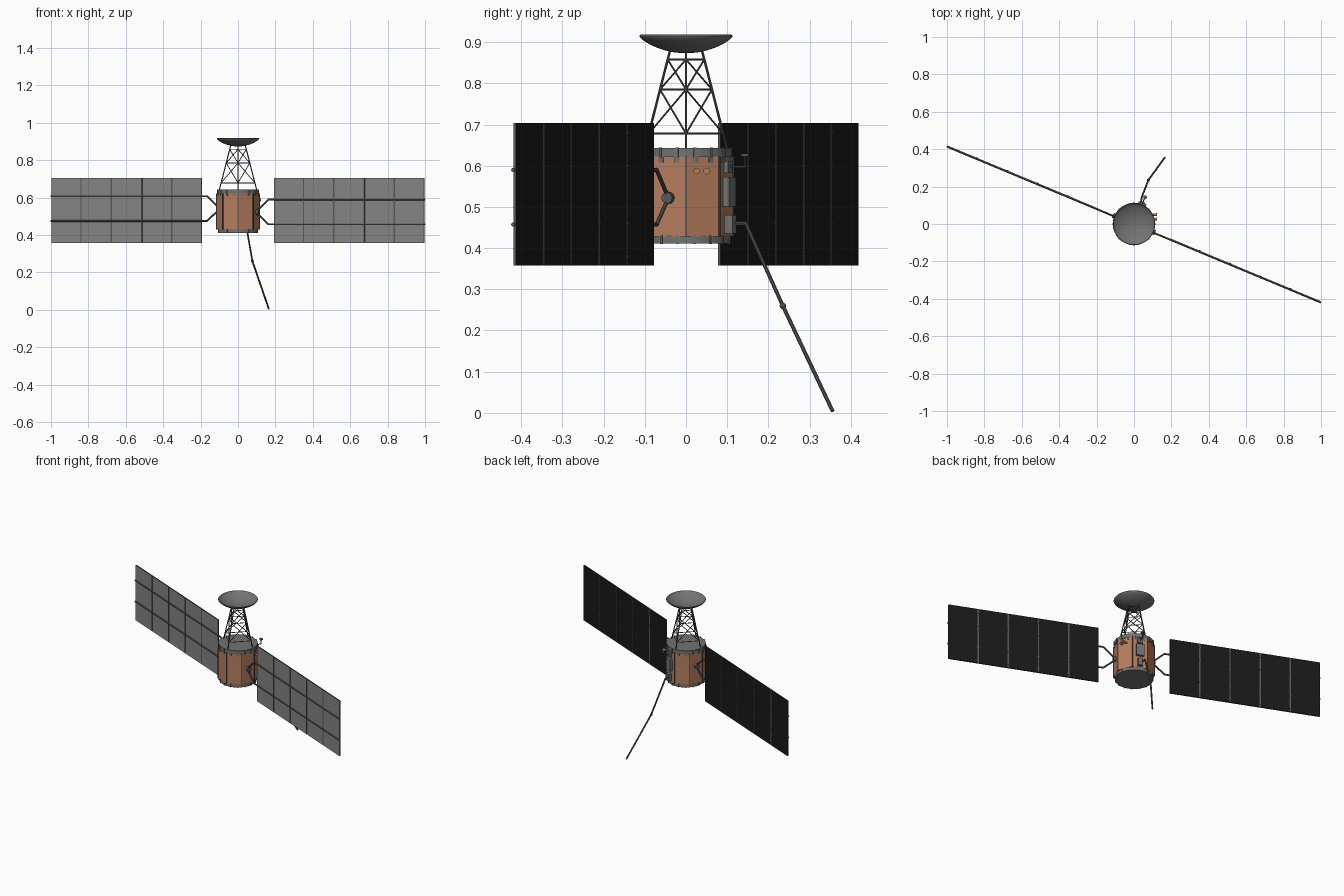
import bpy, bmesh, math
from mathutils import Vector, Matrix

if "Cube" in bpy.data.objects:
    bpy.data.objects.remove(bpy.data.objects["Cube"])


def mat(name, r, g, b):
    m = bpy.data.materials.new(name)
    m.diffuse_color = (r, g, b, 1)
    m.use_nodes = True
    m.node_tree.nodes["Principled BSDF"].inputs["Base Color"].default_value = m.diffuse_color
    return m


COPPER = mat("copper_foil", 0.47, 0.205, 0.115)
GREY = mat("mid_grey", 0.17, 0.17, 0.168)
DARK = mat("dark_grey", 0.10, 0.10, 0.10)
PANEL = mat("panel_grey", 0.235, 0.235, 0.235)
BLACK = mat("cell_black", 0.0095, 0.0095, 0.0095)


def finish(bm, name, *mats, smooth=False):
    me = bpy.data.meshes.new(name)
    bm.to_mesh(me)
    bm.free()
    for m in mats:
        me.materials.append(m)
    ob = bpy.data.objects.new(name, me)
    bpy.context.collection.objects.link(ob)
    if smooth:
        bpy.ops.object.select_all(action='DESELECT')
        ob.select_set(True)
        bpy.context.view_layer.objects.active = ob
        bpy.ops.object.shade_smooth_by_angle(angle=math.radians(35))
    return ob


def rod(bm, a, b, r, r2=None, n=8):
    a, b = Vector(a), Vector(b)
    d = b - a
    M = Matrix.Translation((a + b) / 2) @ d.to_track_quat('Z', 'Y').to_matrix().to_4x4()
    bmesh.ops.create_cone(bm, cap_ends=True, segments=n, radius1=r,
                          radius2=r if r2 is None else r2, depth=d.length, matrix=M)


def path(bm, pts, r):
    for a, b in zip(pts, pts[1:]):
        rod(bm, a, b, r)
    for p in pts[1:-1]:
        bmesh.ops.create_icosphere(bm, subdivisions=1, radius=r * 1.1,
                                   matrix=Matrix.Translation(p))


def box(bm, c, size, yaw=0.0):
    M = Matrix.Translation(c) @ Matrix.Rotation(yaw, 4, 'Z') @ Matrix.Diagonal((*size, 1))
    return bmesh.ops.create_cube(bm, size=1, matrix=M)["verts"]


def polar(r, a, z):
    return Vector((r * math.cos(a), r * math.sin(a), z))


# Octagonal body with corner strips
R = 0.115
bm = bmesh.new()
ring = [[bm.verts.new(polar(R, i * math.pi / 4, z)) for i in range(8)] for z in (0.428, 0.622)]
for i in range(8):
    j = (i + 1) % 8
    bm.faces.new((ring[0][i], ring[0][j], ring[1][j], ring[1][i]))
bm.faces.new(ring[1])
bm.faces.new(ring[0][::-1])
finish(bm, "body", COPPER)

bm = bmesh.new()
for i in range(8):
    a = i * math.pi / 4
    box(bm, polar(R - 0.001, a, 0.525), (0.005, 0.006, 0.194), a)
finish(bm, "corner_strips", DARK)

# End rings with ribs and tabs
bm = bmesh.new()
rod(bm, (0, 0, 0.621), (0, 0, 0.643), 0.111, n=32)
rod(bm, (0, 0, 0.411), (0, 0, 0.432), 0.107, n=32)
finish(bm, "end_rings", GREY, smooth=True)
bm = bmesh.new()
for i in range(16):
    a = (i + 0.5) * math.pi / 8
    box(bm, polar(0.111, a, 0.632), (0.005, 0.006, 0.024), a)
    box(bm, polar(0.107, a, 0.421), (0.005, 0.006, 0.022), a)
    box(bm, polar(0.107, a, 0.614), (0.007, 0.012, 0.012), a)
finish(bm, "ring_ribs", GREY)


# Tapering lattice tower with legs on the four axes
def leg(i, z):
    return polar(0.04 + (0.875 - z) * 0.255, i * math.pi / 2, z)


bm = bmesh.new()
levels = (0.858, 0.785, 0.678)
for i in range(4):
    rod(bm, leg(i, 0.640), leg(i, 0.879), 0.003)
    for z in levels:
        rod(bm, leg(i, z), leg(i + 1, z), 0.0022)
    for za, zb in zip(levels, levels[1:]):
        rod(bm, leg(i, za), leg(i + 1, zb), 0.0022)
        rod(bm, leg(i, zb), leg(i + 1, za), 0.0022)
finish(bm, "lattice_tower", DARK)

# Hollow dish spun from a bowl profile with a steep rim
bm = bmesh.new()
prof = []
for k in range(13):
    t = math.sin(k / 12 * math.pi / 2)
    prof.append((0.113 * t, 0.873 + 0.042 * (0.6 * t ** 2 + 0.4 * (1 - math.sqrt(1 - min(t, 1) ** 2)))))
prof += [(r * 0.98, z + 0.003) for r, z in reversed(prof)]
vs = [bm.verts.new((r, 0, z)) for r, z in prof]
es = [bm.edges.new(p) for p in zip(vs, vs[1:])]
bmesh.ops.spin(bm, geom=vs + es, cent=(0, 0, 0), axis=(0, 0, 1), angle=2 * math.pi, steps=40)
bmesh.ops.remove_doubles(bm, verts=bm.verts, dist=1e-5)
bmesh.ops.recalc_face_normals(bm, faces=bm.faces)
finish(bm, "dish", GREY, smooth=True)

# Solar wings, turned about z
YAW = math.atan2(-0.417, 1.0)
D = Vector((math.cos(YAW), math.sin(YAW), 0))
N = Vector((math.sin(YAW), -math.cos(YAW), 0))
for side, name, hub, zs in ((1, "right", 0.522, (0.59, 0.457)), (-1, "left", 0.54, (0.607, 0.475))):
    def P(s, z, off=0.0):
        return D * side * s + N * off + Vector((0, 0, z))

    # Panels: grey front, black cells behind, dark edges
    w = (1.083 - 0.206) / 5
    bm = bmesh.new()
    for k in range(5):
        box(bm, P(0.206 + w * (k + 0.5), 0.531), (w - 0.006, 0.007, 0.346), YAW)
    bm.normal_update()
    for f in bm.faces:
        d = f.normal.dot(N)
        f.material_index = 0 if d > 0.5 else 1 if d < -0.5 else 2
    finish(bm, name + "_panels", PANEL, BLACK, DARK)

    # Hinge strips between panels, with small clips on the back
    bm = bmesh.new()
    for k in range(1, 5):
        s = 0.206 + w * k
        box(bm, P(s, 0.531), (0.0075, 0.0085, 0.345), YAW)
        for z in (0.38, 0.46, 0.60, 0.68):
            box(bm, P(s, z, -0.003), (0.012, 0.006, 0.008), YAW)
    finish(bm, name + "_hinges", DARK)

    # Rails and forked yoke back to the hub
    bm = bmesh.new()
    for z in zs:
        path(bm, [P(0.115, hub + (z - hub) * 0.15, 0.003), P(0.178, z, 0.003), P(1.084, z, 0.003)], 0.005)
    finish(bm, name + "_yoke_and_rails", DARK)
    bm = bmesh.new()
    rod(bm, P(0.10, hub), P(0.122, hub), 0.014, n=16)
    finish(bm, name + "_hub", DARK, smooth=True)

# Jointed boom hanging from the back of the body
bm = bmesh.new()
path(bm, [Vector(p) for p in ((0.035, 0.105, 0.46), (0.042, 0.145, 0.46),
                              (0.077, 0.235, 0.26), (0.165, 0.356, 0.004))], 0.0048)
bmesh.ops.create_icosphere(bm, subdivisions=2, radius=0.008, matrix=Matrix.Translation((0.077, 0.235, 0.26)))
finish(bm, "boom", DARK)

# Equipment on the back right facet
A = math.radians(67.5)
bm = bmesh.new()
box(bm, polar(0.112, A, 0.537), (0.020, 0.045, 0.072), A)
box(bm, polar(0.115, A, 0.458), (0.024, 0.026, 0.045), A)
box(bm, polar(0.110, A, 0.597), (0.014, 0.03, 0.03), A)
finish(bm, "equipment_boxes", GREY)
bm = bmesh.new()
path(bm, [polar(0.11, A, 0.597), polar(0.155, A, 0.597), polar(0.155, A, 0.627)], 0.003)
rod(bm, polar(0.155, A, 0.622), polar(0.155, A, 0.630), 0.010, n=12)
finish(bm, "small_antenna", DARK)

# Pair of thruster nozzles on the right side
bm = bmesh.new()
for y in (0.026, 0.05):
    rod(bm, (0.09, y, 0.587), (0.122, y, 0.587), 0.004, 0.008, n=12)
finish(bm, "thrusters", COPPER, smooth=True)
